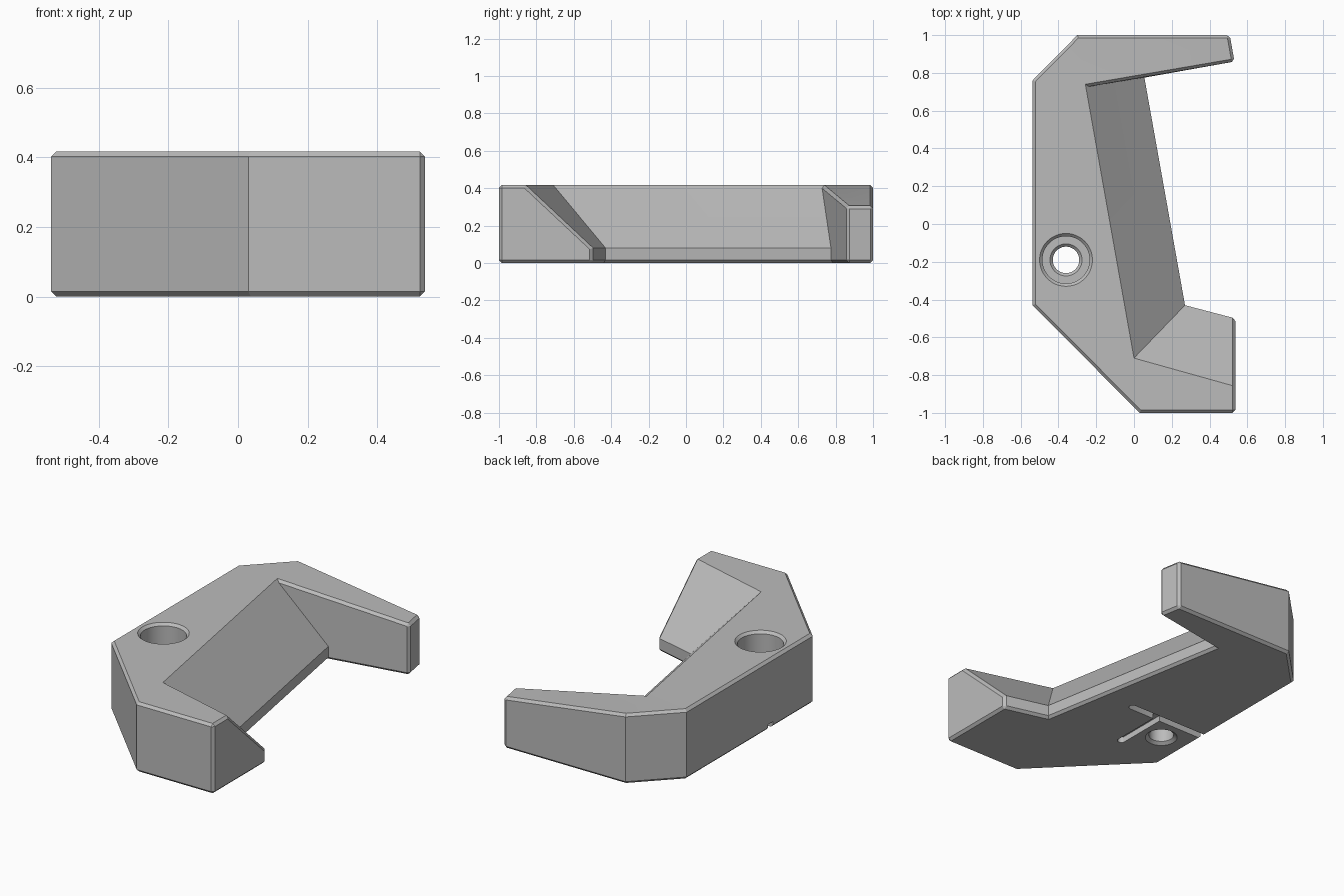
import bpy
import bmesh
from mathutils import Matrix, Vector

cube = bpy.data.objects.get("Cube")
if cube:
    bpy.data.objects.remove(cube, do_unlink=True)

TOP, LIP, TIP, CHAMFER = 0.417, 0.08, 0.305, 0.015

grey = bpy.data.materials.new("plain grey")
grey.use_nodes = True
grey.diffuse_color = (0.5, 0.5, 0.5, 1)
grey.node_tree.nodes["Principled BSDF"].inputs["Base Color"].default_value = (0.5, 0.5, 0.5, 1)


def make_object(name, bm):
    bmesh.ops.recalc_face_normals(bm, faces=bm.faces)
    mesh = bpy.data.meshes.new(name)
    bm.to_mesh(mesh)
    bm.free()
    mesh.materials.append(grey)
    obj = bpy.data.objects.new(name, mesh)
    bpy.context.collection.objects.link(obj)
    return obj


# Bracket body: plan corners, walked round from the left of the front wall
plan = {
    "a": (-0.537, -0.43), "b": (0.03, -1), "c": (0.537, -1), "d": (0.537, -0.5),
    "e": (0.27, -0.43), "f": (0.055, 0.775), "g": (0.532, 0.86),
    "h": (0.507, 1), "i": (-0.3, 1), "j": (-0.537, 0.76),
}
bm = bmesh.new()
v = {k + "0": bm.verts.new((x, y, 0)) for k, (x, y) in plan.items()}
heights = dict(a=TOP, b=TOP, c=TOP, d=LIP, e=LIP, f=LIP, g=TIP, h=TIP, i=TOP, j=TOP)
for k, z in heights.items():
    v[k] = bm.verts.new((*plan[k], z))
# Upper ends of the sloping inner faces
for k, p in {"D": (0.537, -0.86), "E": (0, -0.71), "F": (-0.255, 0.725)}.items():
    v[k] = bm.verts.new((*p, TOP))

faces = ["a0 b0 c0 d0 e0 f0 g0 h0 i0 j0", "a b c D E F i j", "F g h i",
         "a0 b0 b a", "b0 c0 c b", "c0 d0 d D c", "d0 e0 e d", "e0 f0 f e",
         "d e E D", "e f F E", "f0 g0 g F f", "g0 h0 h g", "h0 i0 i h",
         "i0 j0 j i", "j0 a0 a j"]
for f in faces:
    bm.faces.new([v[k] for k in f.split()])
bmesh.ops.recalc_face_normals(bm, faces=bm.faces)

# Chamfer the bottom rim, outer top rim and the two arm tips
rim = "a0 b0 c0 d0 e0 f0 g0 h0 i0 j0 a0".split()
pairs = list(zip(rim, rim[1:]))
pairs += [p.split() for p in ("a b", "b c", "c D", "D d", "F g", "g h", "h i", "i j",
                              "j a", "c0 c", "d0 d", "g0 g", "h0 h")]
edges = [bm.edges.get((v[p], v[q])) for p, q in pairs]
bmesh.ops.bevel(bm, geom=edges, offset=CHAMFER, offset_type='OFFSET',
                segments=1, profile=0.5, affect='EDGES', clamp_overlap=True)
body = make_object("bracket_body", bm)


def cut(cutter):
    cutter.hide_render = True
    cutter.hide_viewport = True
    mod = body.modifiers.new(cutter.name, 'BOOLEAN')
    mod.operation = 'DIFFERENCE'
    mod.solver = 'EXACT'
    mod.object = cutter


# Stepped screw hole: a lathed profile with chamfered rims
profile = [(0.09, -0.02), (0.09, 0), (0.07, 0.015), (0.07, 0.15), (0.085, 0.165),
           (0.125, 0.165), (0.125, TOP - 0.015), (0.14, TOP), (0.14, TOP + 0.02)]
bm = bmesh.new()
SIDES = 48
rings = []
for r, z in profile:
    ring = bmesh.ops.create_circle(bm, segments=SIDES, radius=r,
                                   matrix=Matrix.Translation((-0.36, -0.19, z)))
    rings.append(ring["verts"])
for low, high in zip(rings, rings[1:]):
    for n in range(SIDES):
        m = (n + 1) % SIDES
        bm.faces.new((low[n], low[m], high[m], high[n]))
bm.faces.new(rings[0])
bm.faces.new(rings[-1])
cut(make_object("screw_hole_cutter", bm))


# Round-ended grooves in the underside
def groove(name, start, end, width=0.046, depth=0.035):
    a, b = Vector((*start, 0)), Vector((*end, 0))
    turn = (b - a).to_track_quat('X', 'Z').to_matrix().to_4x4()
    bm = bmesh.new()
    disc = bmesh.ops.create_circle(bm, cap_ends=True, segments=24, radius=width / 2)["verts"]
    length = (b - a).length
    for p in disc:
        if p.co.x > 0:
            p.co.x += length
        p.co.z = -0.02
    lid = bmesh.ops.extrude_face_region(bm, geom=bm.faces[:])["geom"]
    bmesh.ops.translate(bm, vec=(0, 0, 0.02 + depth),
                        verts=[g for g in lid if isinstance(g, bmesh.types.BMVert)])
    bm.transform(Matrix.Translation(a) @ turn)
    cut(make_object(name, bm))


groove("cross_groove_cutter", (-0.6, -0.033), (-0.02, -0.033))
groove("branch_groove_cutter", (-0.21, -0.033), (-0.21, -0.36))

# Keep the bracket crisp while the round hole shades smoothly
bpy.context.view_layer.objects.active = body
body.select_set(True)
for mod in list(body.modifiers):
    bpy.ops.object.modifier_apply(modifier=mod.name)
bpy.ops.object.shade_smooth_by_angle(angle=0.4)
